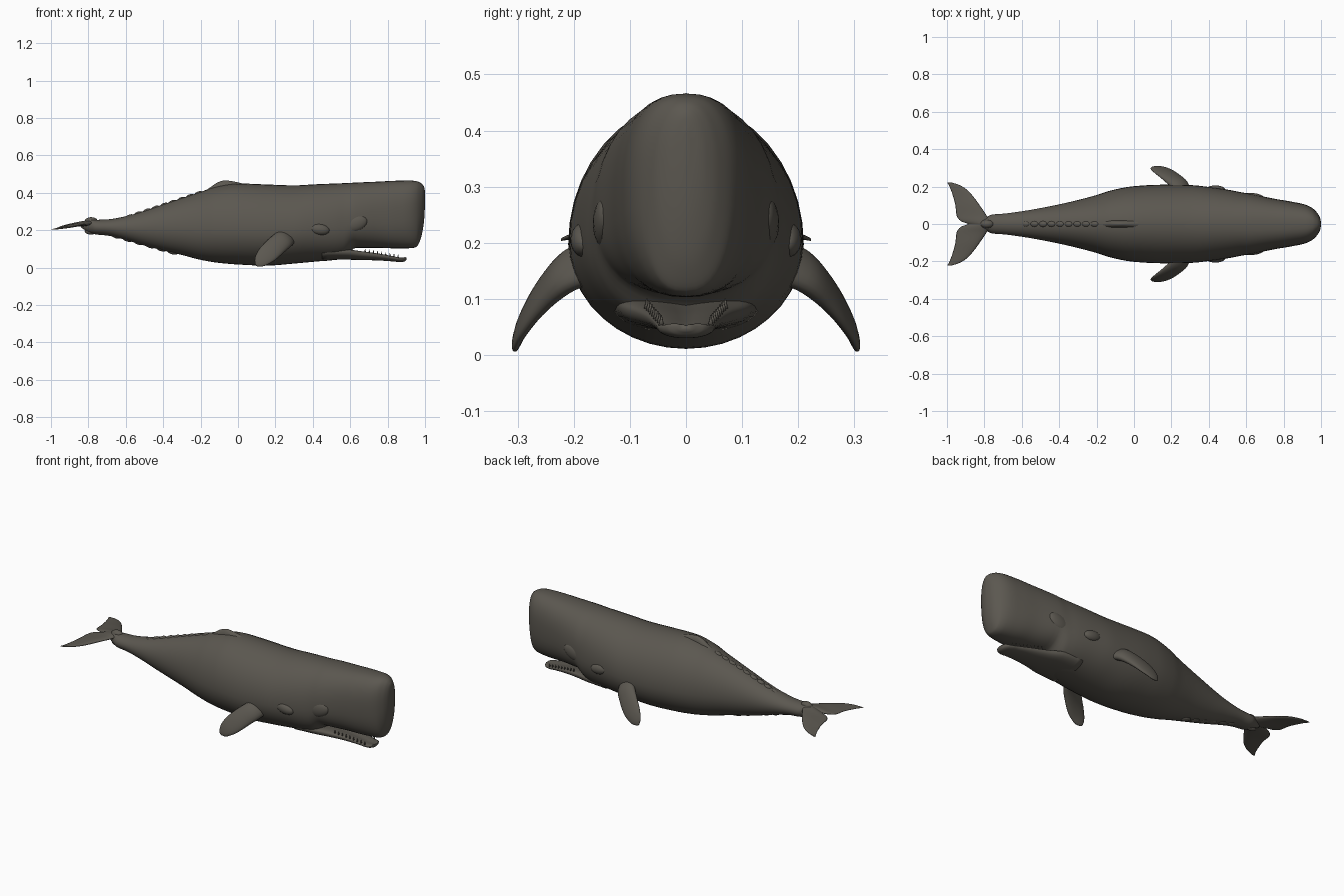
import bpy, bmesh, math
from mathutils import Vector

if "Cube" in bpy.data.objects:
    bpy.data.objects.remove(bpy.data.objects["Cube"])

skin = bpy.data.materials.new("dark warm grey")
skin.diffuse_color = (0.105, 0.096, 0.080, 1)
skin.use_nodes = True
skin.node_tree.nodes["Principled BSDF"].inputs["Base Color"].default_value = skin.diffuse_color


def finish(bm, name, mirror=False):
    bmesh.ops.recalc_face_normals(bm, faces=bm.faces)
    me = bpy.data.meshes.new(name)
    bm.to_mesh(me)
    bm.free()
    me.materials.append(skin)
    for p in me.polygons:
        p.use_smooth = True
    ob = bpy.data.objects.new(name, me)
    bpy.context.collection.objects.link(ob)
    if mirror:
        ob.modifiers.new("mirror", 'MIRROR').use_axis = (False, True, False)
    return ob


def refine(rows, steps):
    """Smooth (monotone cubic) in-between stations, parametrised by index."""
    def slope(k, j):
        if k == 0 or k == len(rows) - 1:
            return 0.0
        h0 = rows[k][0] - rows[k - 1][0]
        h1 = rows[k + 1][0] - rows[k][0]
        d0 = (rows[k][j] - rows[k - 1][j]) / h0
        d1 = (rows[k + 1][j] - rows[k][j]) / h1
        if d0 * d1 <= 0:
            return 0.0
        return (h0 + h1) / (h1 / d0 + h0 / d1)
    out = []
    for k in range(len(rows) - 1):
        p, q = rows[k], rows[k + 1]
        h = q[0] - p[0]
        for s in range(steps):
            t = s / steps
            row = [p[0] + h * t]
            for j in range(1, len(p)):
                m0, m1 = slope(k, j) * h, slope(k + 1, j) * h
                if k == 0:
                    m0 = q[j] - p[j]
                if k == len(rows) - 2:
                    m1 = q[j] - p[j]
                row.append((2*t**3 - 3*t*t + 1) * p[j] + (t**3 - 2*t*t + t) * m0
                           + (3*t*t - 2*t**3) * q[j] + (t**3 - t*t) * m1)
            out.append(row)
    out.append(list(rows[-1]))
    return out


def loft(name, rings, mirror=False):
    bm = bmesh.new()
    vs = [[bm.verts.new(p) for p in r] for r in rings]
    n = len(vs[0])
    for a, b in zip(vs, vs[1:]):
        for i in range(n):
            bm.faces.new((a[i], a[(i + 1) % n], b[(i + 1) % n], b[i]))
    bm.faces.new(vs[0])
    bm.faces.new(vs[-1])
    return finish(bm, name, mirror)


def power(v, e):
    return math.copysign(abs(v) ** e, v)


def section(x, zb, zt, hw, mid, e, n=40):
    """Egg-shaped ring; mid is the height fraction of the widest point."""
    zw = zb + (zt - zb) * mid
    ring = []
    for i in range(n):
        a = math.tau * i / n
        c, s = power(math.cos(a), e), power(math.sin(a), e)
        ring.append((x, hw * c, zw + s * ((zt - zw) if s > 0 else (zw - zb))))
    return ring


def ellipsoid(name, centre, radii, mirror=False, rot=0):
    bm = bmesh.new()
    bmesh.ops.create_uvsphere(bm, u_segments=20, v_segments=12, radius=1)
    for v in bm.verts:
        x, y, z = (v.co[i] * radii[i] for i in range(3))
        v.co = Vector((x * math.cos(rot) + z * math.sin(rot), y,
                       z * math.cos(rot) - x * math.sin(rot))) + Vector(centre)
    return finish(bm, name, mirror)


# Body and head: x, bottom, top, half width, widest fraction, squareness
body = [
    (-0.84, .215, .235, .010, .5, 1), (-0.80, .190, .262, .030, .5, 1),
    (-0.76, .178, .256, .050, .5, 1), (-0.70, .172, .258, .055, .5, 1),
    (-0.60, .148, .275, .068, .5, 1), (-0.50, .118, .303, .085, .5, 1),
    (-0.40, .092, .338, .105, .48, 1), (-0.30, .068, .372, .128, .46, 1),
    (-0.20, .042, .405, .155, .45, 1), (-0.12, .028, .432, .180, .44, 1),
    (0.0, .017, .450, .202, .43, 1), (0.15, .011, .445, .210, .43, 1),
    (0.30, .022, .440, .208, .43, 1), (0.42, .033, .446, .195, .43, .97),
    (0.52, .042, .450, .180, .43, .93), (0.57, .055, .452, .170, .43, .9),
    (0.63, .106, .455, .160, .40, .87), (0.75, .106, .460, .135, .46, .82),
    (0.85, .103, .465, .118, .5, .8), (0.92, .104, .466, .102, .55, .8),
    (0.955, .112, .462, .084, .57, .8), (0.975, .150, .454, .065, .57, .85),
    (0.990, .215, .440, .043, .57, .9), (0.997, .280, .425, .024, .57, 1),
    (1.0, .340, .400, .005, .57, 1)]
loft("body", [section(*r) for r in refine(body, 5)])

# Narrow lower jaw with a hollow upper side
jaw = [(0.45, .040, .120, .130), (0.57, .043, .113, .118), (0.65, .041, .100, .092),
       (0.74, .039, .086, .070), (0.82, .034, .070, .055), (0.87, .030, .060, .047),
       (0.893, .034, .061, .034), (0.902, .043, .057, .012)]
rings = []
for x, zb, zt, hw in refine(jaw, 4):
    ring = section(x, zb, zt, hw, .6, .9, 32)
    rings.append([(px, y, z - (.3 * (zt - zb) * (1 - abs(y) / hw) if z > zb + .6 * (zt - zb) else 0))
                  for px, y, z in ring])
loft("lower_jaw", rings)

# Small teeth along both jaw edges
bm = bmesh.new()
for i in range(9):
    x = .68 + i * .022
    t = i / 8
    for side in (-1, 1):
        r = bmesh.ops.create_cone(bm, segments=6, radius1=.005, radius2=.001, depth=.018, cap_ends=True)
        bmesh.ops.translate(bm, verts=r['verts'], vec=(x, side * (.070 - .026 * t), .092 - .030 * t))
finish(bm, "teeth")

# Dorsal hump with its ridge
hump = [(-0.19, .38, .402, .012), (-0.15, .38, .428, .020), (-0.11, .38, .455, .022),
        (-0.07, .38, .467, .022), (-0.03, .38, .462, .025), (0.03, .38, .449, .030),
        (0.08, .38, .440, .020)]
loft("dorsal_hump", [section(*r, .35, 1, 20) for r in refine(hump, 4)])

# Knuckles along the back of the tail, and fainter ones below
for i in range(9):
    x = -0.21 - i * .046
    z = .402 - (x + .2) * -.335
    ellipsoid("back_knuckle", (x, 0, z - .004), (.024, .016, .013), rot=-.33)
for i in range(6):
    x = -0.35 - i * .06
    ellipsoid("belly_knuckle", (x, 0, .083 + (-.35 - x) * .285), (.028, .022, .012), rot=.28)

# Knob where the tail stem meets the flukes
ellipsoid("tail_knob", (-.785, 0, .248), (.035, .022, .022))
ellipsoid("tail_keel", (-.785, 0, .197), (.035, .016, .020))

# Flukes: y, leading x, trailing x, height, half thickness
fluke = [(0, -.77, -.885, .228, .022), (.015, -.772, -.925, .228, .020),
         (.045, -.788, -.948, .226, .016), (.10, -.825, -.955, .224, .012),
         (.15, -.862, -.968, .220, .009), (.19, -.902, -.982, .217, .007),
         (.213, -.945, -.993, .215, .005), (.223, -.980, -1.0, .214, .003)]
rings = []
for y, xl, xt, z, th in refine(fluke, 4):
    c, h = (xl + xt) / 2, (xl - xt) / 2
    ring = []
    for i in range(20):
        a = math.tau * i / 20
        u = math.cos(a)
        ring.append((c + h * u, y, z + .10 * (c + h * u + .9) + th * math.sin(a) * (.65 + .35 * u)))
    rings.append(ring)
loft("tail_fluke", rings, True)

# Flippers swept down and back: path parameter, x, y, z, half chord, half thickness
flipper = [(0, .265, .150, .175, .058, .036), (1, .245, .205, .152, .056, .030),
           (2, .205, .245, .118, .056, .022), (3, .165, .275, .080, .054, .016),
           (4, .130, .294, .046, .043, .012), (5, .108, .302, .022, .025, .008),
           (5.5, .098, .304, .012, .007, .004)]
chord = Vector((.75, .20, -.62)).normalized()
thick = chord.cross(Vector((-.16, .13, -.15))).normalized()
rings = []
for t, x, y, z, h, th in refine(flipper, 4):
    rings.append([Vector((x, y, z)) + chord * h * math.cos(a) + thick * th * math.sin(a)
                  for a in (math.tau * i / 20 for i in range(20))])
loft("flipper", rings, True)

# Eye bulges with brow folds
ellipsoid("eye_bulge", (.435, .182, .205), (.055, .024, .030), True, rot=.15)
ellipsoid("cheek_bulge", (.62, .142, .235), (.075, .024, .045), True, rot=-.3)
